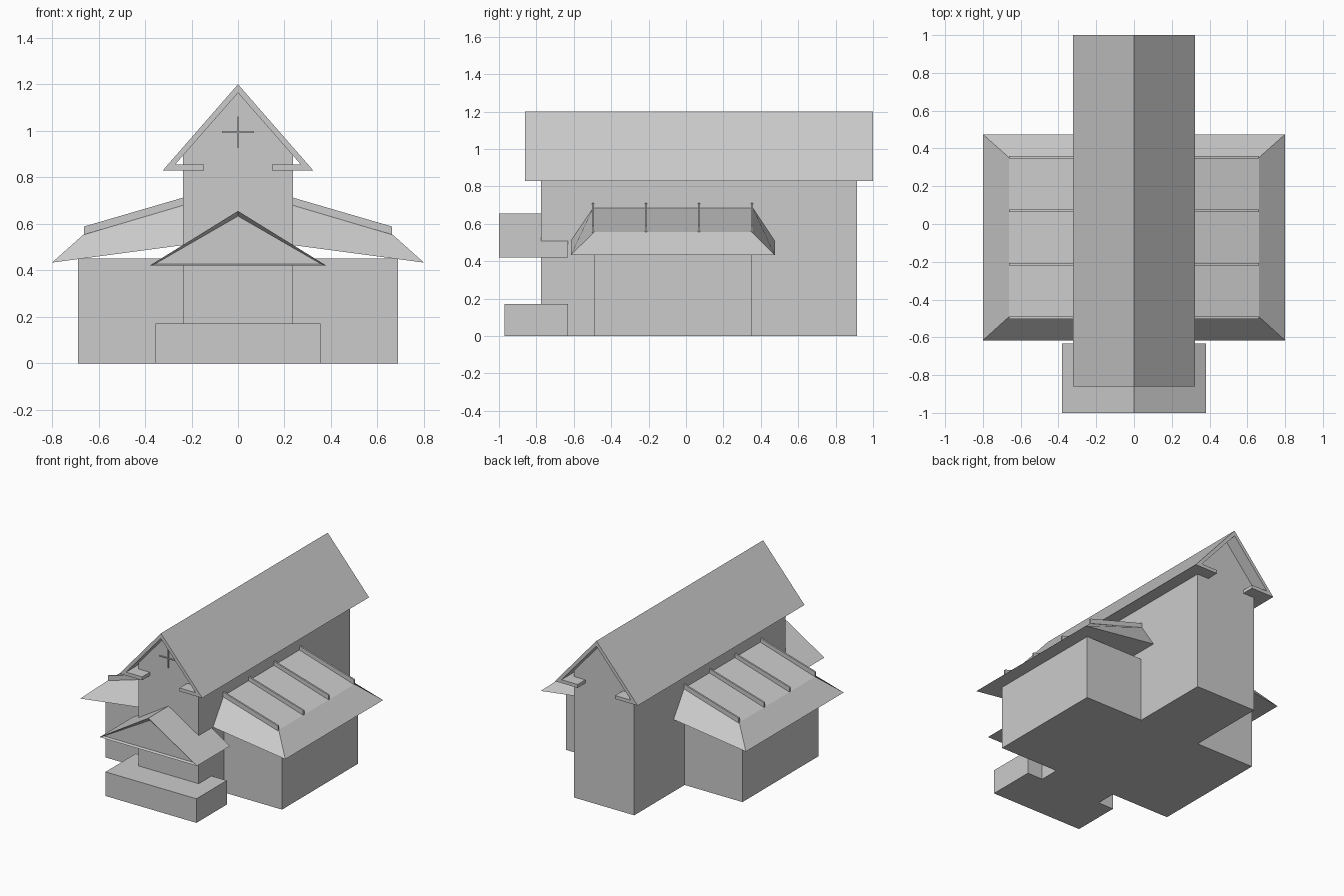
import bpy, bmesh, math
from mathutils import Vector

if "Cube" in bpy.data.objects:
    bpy.data.objects.remove(bpy.data.objects["Cube"])

Z = Vector((0, 0, 1))


def finish(bm, name):
    bmesh.ops.recalc_face_normals(bm, faces=bm.faces)
    me = bpy.data.meshes.new(name)
    bm.to_mesh(me)
    bm.free()
    ob = bpy.data.objects.new(name, me)
    bpy.context.collection.objects.link(ob)
    return ob


def prism_y(name, profile, y0, y1, inset=0, depth=0):
    """Extrude an (x, z) profile from y0 to y1, optionally recessing the front."""
    bm = bmesh.new()
    front = bm.faces.new([bm.verts.new((x, y0, z)) for x, z in profile])
    back = bmesh.ops.extrude_face_region(bm, geom=[front], use_keep_orig=True)["geom"]
    vs = [v for v in back if isinstance(v, bmesh.types.BMVert)]
    bmesh.ops.translate(bm, verts=vs, vec=(0, y1 - y0, 0))
    bmesh.ops.recalc_face_normals(bm, faces=bm.faces)
    if inset:
        bmesh.ops.inset_region(bm, faces=[front], thickness=inset, depth=-depth)
    return finish(bm, name)


def box(name, x0, x1, y0, y1, z0, z1):
    return prism_y(name, [(x0, z0), (x1, z0), (x1, z1), (x0, z1)], y0, y1)


def frame(name, outline, origin, normal, width=0.009, depth=0.01):
    """Raised ring on a wall; outline is in (sideways, up) coordinates."""
    n = Vector(normal)
    u = Z.cross(n)
    o = Vector(origin)
    bm = bmesh.new()
    f = bm.faces.new([bm.verts.new(o + u * a + Z * b) for a, b in outline])
    bmesh.ops.inset_region(bm, faces=[f], thickness=width)
    bmesh.ops.delete(bm, geom=[f], context='FACES_ONLY')
    ext = bmesh.ops.extrude_face_region(bm, geom=bm.faces[:], use_keep_orig=True)["geom"]
    bmesh.ops.translate(bm, verts=[v for v in ext if isinstance(v, bmesh.types.BMVert)],
                        vec=n * depth)
    return finish(bm, name)


def rect(w, z0, z1):
    return [(-w / 2, z0), (w / 2, z0), (w / 2, z1), (-w / 2, z1)]


BX, BY0, BY1 = 0.236, -0.775, 0.914      # main hall
WX, WY0, WY1 = 0.688, -0.492, 0.353      # side wings
LOW, HIGH = rect(0.113, 0.197, 0.402), rect(0.113, 0.6, 0.806)

# Main hall with gabled ends
prism_y("main_hall", [(-BX, 0), (BX, 0), (BX, 0.9), (0, 1.17), (-BX, 0.9)], BY0, BY1)

# Main roof with eave returns
half = [(0.323, 0.83), (0.146, 0.83), (0.146, 0.854), (0.271, 0.854)]
prism_y("main_roof", [(0, 1.2)] + half + [(0, 1.163)]
        + [(-x, z) for x, z in reversed(half)], -0.86, 1.0)

# Entrance platform and porch roof with recessed pediment
box("entrance_platform", -0.355, 0.355, -0.97, -0.632, 0, 0.17)
prism_y("porch_roof", [(-0.38, 0.42), (0.38, 0.42), (0, 0.655)], -1.0, -0.632, 0.022, 0.02)

# Entrance door frame
frame("door_frame", rect(0.113, 0.165, 0.402), (0, BY0, 0), (0, -1, 0))

# Arched gable windows
r = 0.035
arch = [(-r, 0.655), (r, 0.655)] + [
    (r * math.cos(math.pi * i / 10), 0.86 + r * math.sin(math.pi * i / 10)) for i in range(11)]
for s in (-1, 1):
    frame("arched_window", arch, (s * 0.073, BY0, 0), (0, -1, 0), 0.008)

# Octagonal window with crossed bars
R = 0.072 / math.cos(math.pi / 8)
octagon = [(R * math.cos(math.pi * (2 * i + 1) / 8), 0.993 + R * math.sin(math.pi * (2 * i + 1) / 8))
           for i in range(8)]
frame("octagon_window", octagon, (0, BY0, 0), (0, -1, 0), 0.006)
box("octagon_bar_vertical", -0.003, 0.003, BY0 - 0.008, BY0 + 0.005, 0.925, 1.062)
box("octagon_bar_horizontal", -0.068, 0.068, BY0 - 0.008, BY0 + 0.005, 0.99, 0.996)

# Rear hall windows
for shape in (LOW, HIGH):
    frame("rear_window", shape, (0, BY1, 0), (0, 1, 0))

for s in (-1, 1):
    # Wing walls
    box("wing_walls", *sorted((s * 0.2, s * WX)), WY0, WY1, 0, 0.45)

    # Wing roof: sloped top with flared skirt and closed underside
    bm = bmesh.new()
    top = [(0.2, 0.696), (0.663, 0.555)]
    skirt = [(0.2, 0.513), (0.8, 0.433)]
    for pts, ys in ((top, (WY0, WY1)), (skirt, (-0.616, 0.475))):
        for x, z in pts:
            for y in ys:
                bm.verts.new((s * x, y, z))
    v = bm.verts[:]
    for q in ((0, 1, 3, 2), (4, 5, 7, 6), (0, 2, 6, 4), (1, 3, 7, 5), (2, 3, 7, 6), (0, 1, 5, 4)):
        bm.faces.new([v[i] for i in q])
    finish(bm, "wing_roof")

    # Roof ribs
    for i in range(4):
        y = -0.497 + i * 0.2835
        prism_y("roof_rib", [(s * 0.2, 0.723), (s * 0.663, 0.588),
                             (s * 0.663, 0.553), (s * 0.2, 0.69)], y - 0.006, y + 0.006)

    # Wing windows
    for y in (-0.302, -0.071, 0.157):
        frame("wing_side_window", LOW, (s * WX, y, 0), (s, 0, 0))
    for x in (0.357, 0.552):
        frame("wing_front_window", rect(0.11, 0.194, 0.402), (s * x, WY0, 0), (0, -1, 0))
    frame("wing_rear_window", LOW, (s * 0.457, WY1, 0), (0, 1, 0))

    # Hall side windows behind the wings
    for shape in (LOW, HIGH):
        frame("hall_side_window", shape, (s * BX, 0.688, 0), (s, 0, 0))
